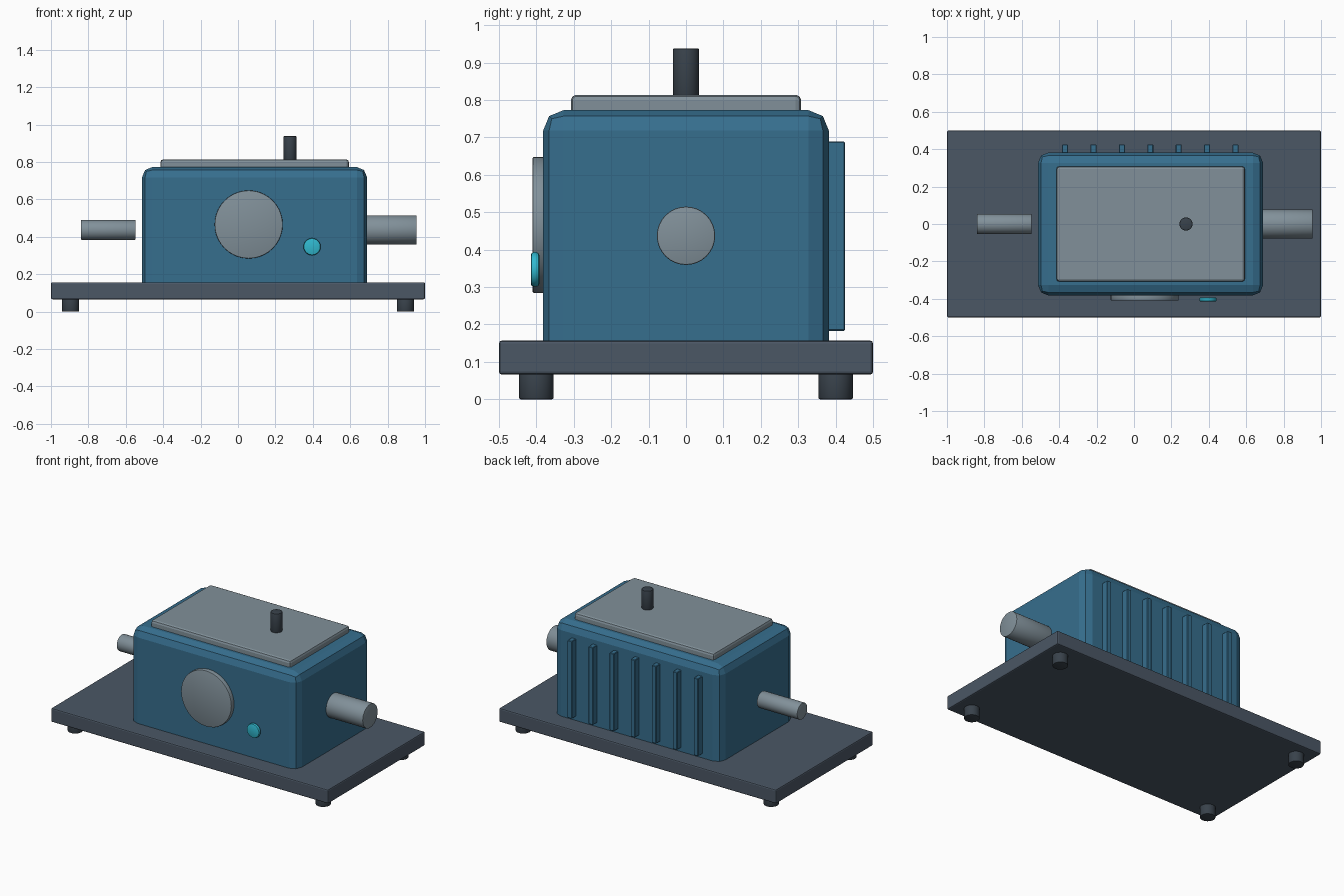
import bpy, bmesh, math
from mathutils import Matrix, Vector

if "Cube" in bpy.data.objects:
    bpy.data.objects.remove(bpy.data.objects["Cube"])


def material(name, rgb):
    m = bpy.data.materials.new(name)
    m.diffuse_color = (*rgb, 1)
    m.use_nodes = True
    m.node_tree.nodes["Principled BSDF"].inputs["Base Color"].default_value = m.diffuse_color
    return m


BLUE = material("blue_paint", (0.037, 0.156, 0.27))
SLATE = material("slate_paint", (0.07, 0.095, 0.13))
STEEL = material("steel", (0.22, 0.28, 0.32))
DARK = material("dark_rubber", (0.04, 0.054, 0.07))
CYAN = material("cyan_glass", (0.03, 0.48, 0.62))


def finish(name, bm, mat, bevel, segments, smooth):
    # Bevel only the hard edges, then turn the mesh into an object
    hard = [e for e in bm.edges if e.calc_face_angle(0) > math.radians(40)]
    bmesh.ops.bevel(bm, geom=hard, offset=bevel, segments=segments,
                    profile=0.5, affect='EDGES')
    bmesh.ops.recalc_face_normals(bm, faces=bm.faces)
    mesh = bpy.data.meshes.new(name)
    bm.to_mesh(mesh)
    bm.free()
    mesh.materials.append(mat)
    ob = bpy.data.objects.new(name, mesh)
    bpy.context.collection.objects.link(ob)
    if smooth:
        bpy.ops.object.select_all(action='DESELECT')
        ob.select_set(True)
        bpy.context.view_layer.objects.active = ob
        bpy.ops.object.shade_smooth_by_angle(angle=math.radians(30))
    return ob


def box(name, lo, hi, mat, bevel, segments=2):
    lo, hi = Vector(lo), Vector(hi)
    bm = bmesh.new()
    bmesh.ops.create_cube(bm, size=1, matrix=Matrix.Translation((lo + hi) / 2)
                          @ Matrix.Diagonal((*(hi - lo), 1)))
    return finish(name, bm, mat, bevel, segments, False)


def rod(name, start, end, radius, mat, bevel=0.004, sides=32, segments=2):
    # Cylinder running between two points
    start, end = Vector(start), Vector(end)
    axis = end - start
    bm = bmesh.new()
    bmesh.ops.create_cone(bm, cap_ends=True, segments=sides, radius1=radius,
                          radius2=radius, depth=axis.length,
                          matrix=Matrix.Translation((start + end) / 2)
                          @ axis.to_track_quat('Z', 'Y').to_matrix().to_4x4())
    return finish(name, bm, mat, bevel, segments, True)


# Base plate and its four feet
box("base_plate", (-1, -0.5, 0.066), (1, 0.5, 0.157), SLATE, 0.008)
for sx, side in ((-1, "left"), (1, "right")):
    for sy, end in ((-1, "front"), (1, "back")):
        x, y = 0.895 * sx, 0.4 * sy
        rod(f"foot_{end}_{side}", (x, y, 0), (x, y, 0.075), 0.046, DARK, sides=20)

# Gearbox housing and lid
box("housing", (-0.513, -0.382, 0.1), (0.69, 0.382, 0.773), BLUE, 0.055)
box("lid", (-0.415, -0.308, 0.75), (0.593, 0.308, 0.814), STEEL, 0.015)

# Breather post on the lid
rod("breather", (0.278, 0, 0.812), (0.278, 0, 0.938), 0.035, DARK, sides=24)

# Input and output shafts
rod("input_shaft", (-0.84, 0, 0.437), (-0.547, 0, 0.437), 0.053, STEEL)
rod("output_shaft", (0.66, 0, 0.437), (0.955, 0, 0.437), 0.078, STEEL)

# Front inspection cover and sight glass
rod("inspection_cover", (0.057, -0.37, 0.466), (0.057, -0.41, 0.466), 0.182, STEEL, sides=40)
rod("sight_glass", (0.396, -0.392, 0.347), (0.396, -0.415, 0.347), 0.046, CYAN,
    bevel=0.008, sides=24)

# Cooling fins on the back
for i in range(7):
    x = -0.369 + 0.152 * i
    box(f"cooling_fin_{i + 1}", (x - 0.016, 0.37, 0.183), (x + 0.016, 0.425, 0.689),
        BLUE, 0.003, 1)
